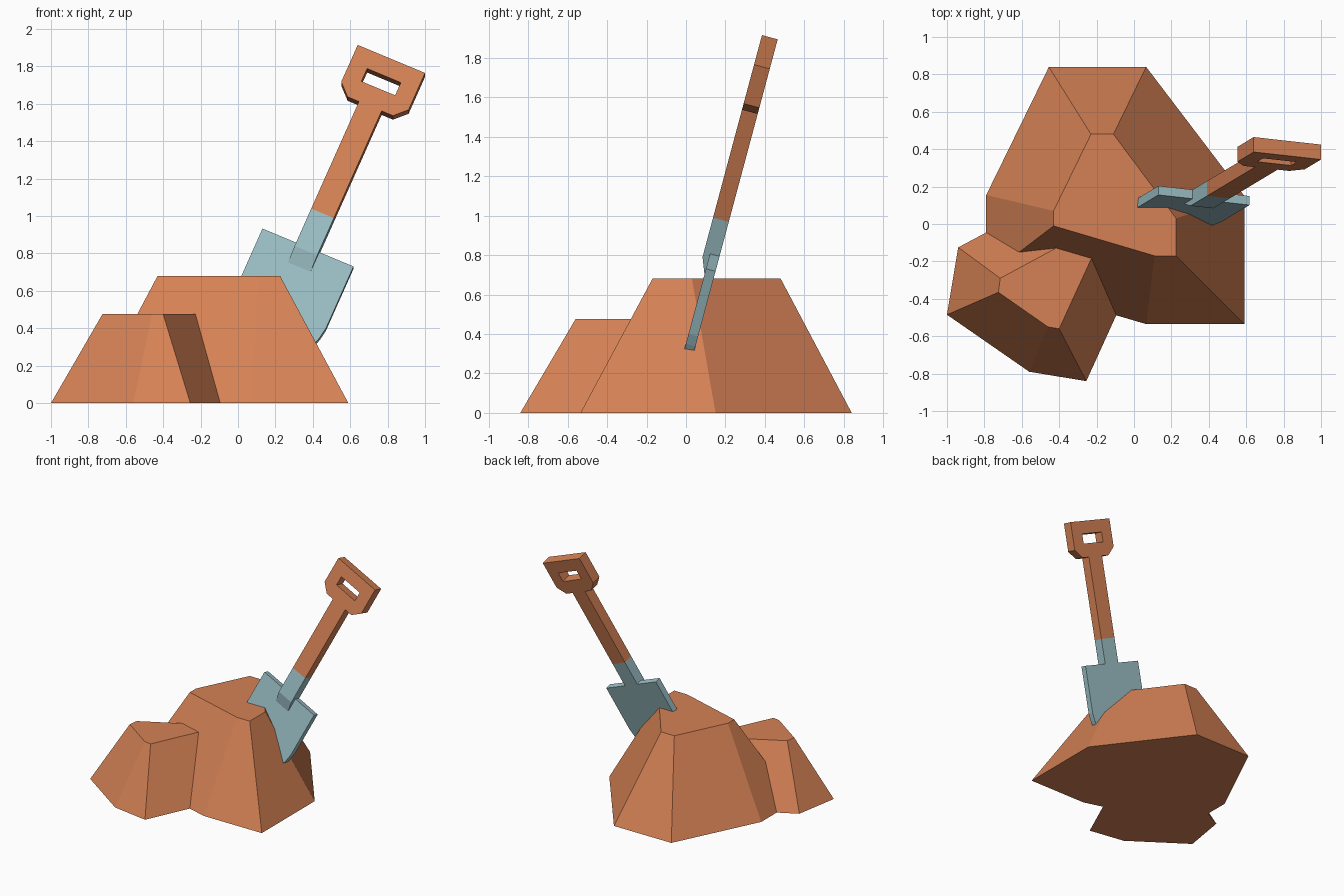
import bpy, bmesh
from math import radians
from mathutils import Matrix

if "Cube" in bpy.data.objects:
    bpy.data.objects.remove(bpy.data.objects["Cube"])


def material(name, color):
    m = bpy.data.materials.new(name)
    m.diffuse_color = (*color, 1)
    m.use_nodes = True
    m.node_tree.nodes["Principled BSDF"].inputs["Base Color"].default_value = m.diffuse_color
    return m


def loft(name, ring_a, ring_b, mat, matrix=Matrix(), half=False):
    """Solid between two matching rings; half=True mirrors it across local x = 0."""
    bm = bmesh.new()
    a = [bm.verts.new(p) for p in ring_a]
    b = [bm.verts.new(p) for p in ring_b]
    bm.faces.new(a)
    bm.faces.new(b)
    for i in range(len(a)):
        j = (i + 1) % len(a)
        bm.faces.new((a[i], a[j], b[j], b[i]))
    bmesh.ops.recalc_face_normals(bm, faces=bm.faces)
    if half:
        seam = [f for f in bm.faces if all(abs(v.co.x) < 1e-6 for v in f.verts)]
        bmesh.ops.delete(bm, geom=seam, context='FACES')
    mesh = bpy.data.meshes.new(name)
    bm.to_mesh(mesh)
    bm.free()
    mesh.materials.append(mat)
    ob = bpy.data.objects.new(name, mesh)
    bpy.context.collection.objects.link(ob)
    ob.matrix_world = matrix
    if half:
        ob.modifiers.new("Mirror", 'MIRROR')
    return ob


def mound(name, base, top, height, mat):
    return loft(name, [(x, y, 0) for x, y in base],
                [(x, y, height) for x, y in top], mat)


def plate(name, profile, front, back, mat, matrix):
    return loft(name, [(u, front, v) for u, v in profile],
                [(u, back, v) for u, v in profile], mat, matrix, half=True)


dirt = material("dirt", (0.66, 0.22, 0.09))
wood = material("wood", (0.66, 0.22, 0.09))
steel = material("steel", (0.33, 0.52, 0.56))

# Dirt piles
mound("large_mound",
      [(-.455, .84), (.065, .84), (.59, .15), (.59, -.535), (.065, -.535),
       (-.79, -.285), (-.79, .155)],
      [(-.23, .48), (-.11, .48), (.225, .03), (.225, -.17), (.11, -.17),
       (-.43, -.01), (-.43, .07)], .68, dirt)
mound("small_mound",
      [(-.94, -.125), (-1, -.485), (-.56, -.79), (-.255, -.84), (.05, -.17), (-.3, .215)],
      [(-.715, -.29), (-.725, -.365), (-.46, -.55), (-.40, -.56), (-.18, -.08), (-.28, -.055)],
      .475, dirt)

# Shovel frame: local x = width, y = thickness, z = length, origin at grip top
frame = (Matrix.Translation((.82, .365, 1.84))
         @ Matrix.Rotation(radians(-15), 4, 'X')
         @ Matrix.Rotation(radians(23.3), 4, 'Y'))
T = .0825   # shaft thickness
S = .066    # shaft half width

# Grip with hand hole, and wooden shaft
plate("grip_and_shaft",
      [(0, 0), (.196, 0), (.196, -.222), (.132, -.285), (S, -.285), (S, -.93),
       (0, -.93), (0, -.177), (.098, -.177), (.098, -.1), (0, -.1)],
      0, T, wood, frame)

# Steel socket with wedge end
side = [(0, -.93), (T, -.93), (T, -1.127), (.0325, -1.127), (.0325, -1.245), (0, -1.155)]
loft("socket", [(-S, k, v) for k, v in side], [(S, k, v) for k, v in side], steel, frame)

# Blade with rounded tip
plate("blade",
      [(0, -1.127), (.265, -1.127), (.265, -1.50), (.255, -1.56), (.235, -1.63),
       (.17, -1.71), (.09, -1.76), (0, -1.78)],
      .0325, T, steel, frame)
